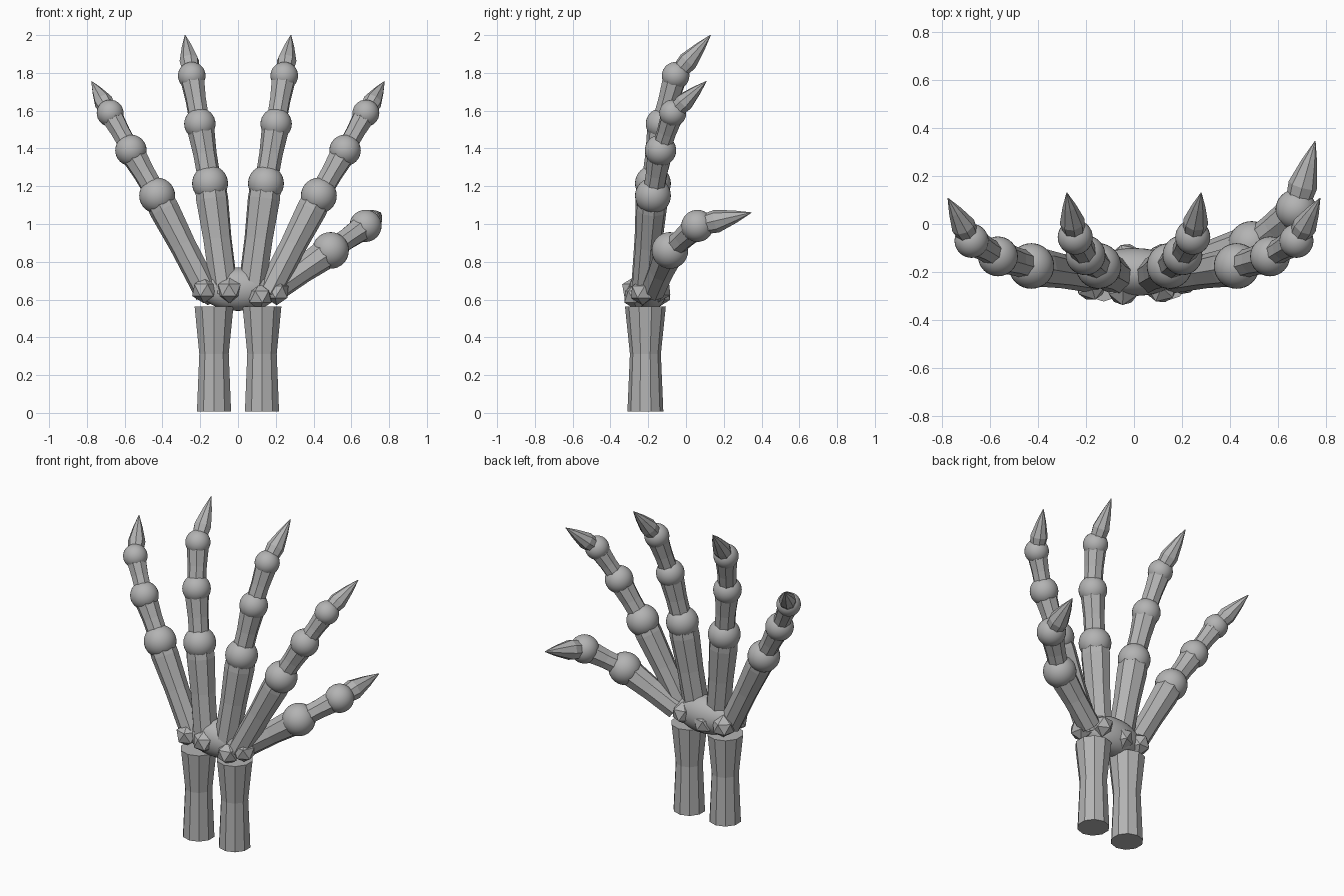
import bpy
from mathutils import Vector

cube = bpy.data.objects.get("Cube")
if cube:
    bpy.data.objects.remove(cube, do_unlink=True)

# One bone grey for every part
bone = bpy.data.materials.new("bone_grey")
bone.use_nodes = True
GREY = (0.45, 0.45, 0.45, 1)
bone.diffuse_color = GREY
bone.node_tree.nodes["Principled BSDF"].inputs["Base Color"].default_value = GREY


def finish(name, smooth=False):
    ob = bpy.context.object
    ob.name = name
    ob.data.materials.append(bone)
    if smooth:
        bpy.ops.object.shade_smooth()
    return ob


def ball(name, centre, size):
    bpy.ops.mesh.primitive_uv_sphere_add(segments=32, ring_count=16, radius=1, location=centre)
    ob = finish(name, True)
    ob.scale = size if isinstance(size, tuple) else (size,) * 3
    return ob


def shaft(name, start, end, rings, sides=8):
    """Faceted shaft from start to end; rings are (fraction, radius) pairs."""
    start, end = Vector(start), Vector(end)
    axis = end - start
    turn = axis.to_track_quat('Z', 'Y')
    bpy.ops.mesh.primitive_cylinder_add(vertices=sides, radius=1, depth=1)
    ob = bpy.context.object
    circle = [v.co.copy() for v in ob.data.vertices if v.co.z < 0]
    verts, faces = [], []
    for t, r in rings:
        for c in circle:
            verts.append(start + axis * t + turn @ Vector((c.x * r, c.y * r, 0)))
    for k in range(len(rings) - 1):
        for i in range(sides):
            j = (i + 1) % sides
            a, b = k * sides, (k + 1) * sides
            faces.append((a + i, b + i, b + j, a + j))
    last = (len(rings) - 1) * sides
    faces.append(tuple(range(sides)))
    faces.append(tuple(last + i for i in reversed(range(sides))))
    mesh = bpy.data.meshes.new(name)
    mesh.from_pydata(verts, [], [f[::-1] for f in faces])
    old = ob.data
    ob.data = mesh
    bpy.data.meshes.remove(old)
    return finish(name)


def digit(name, points, joint_radii, shaft_radii):
    """Chain of bones with a ball at every knuckle and a claw at the end."""
    for i, r in enumerate(joint_radii):
        ball(f"{name}_knuckle_{i + 1}", points[i + 1], r)
        s = shaft_radii[i]
        shaft(f"{name}_bone_{i + 1}", points[i], points[i + 1],
              [(0, s * 0.9), (0.5, s * 0.93), (0.86, s * 1.06), (1, s)])
    w = joint_radii[-1] * 0.72
    shaft(f"{name}_claw", points[-2], points[-1],
          [(0, w * 0.8), (0.36, w), (0.7, w * 0.55), (1, 0.002)])


# Four fingers, mirrored in pairs
inner = [(0.07, -0.22, 0.63), (0.148, -0.175, 1.215), (0.202, -0.13, 1.53),
         (0.245, -0.055, 1.785), (0.28, 0.13, 2.0)]
outer = [(0.16, -0.22, 0.63), (0.428, -0.175, 1.15), (0.567, -0.135, 1.39),
         (0.677, -0.07, 1.587), (0.775, 0.107, 1.755)]
for side, sx in (("left", 1), ("right", -1)):
    for label, pts, joints, shafts in (
            ("inner", inner, (0.095, 0.083, 0.073), (0.083, 0.067, 0.06)),
            ("outer", outer, (0.095, 0.083, 0.071), (0.076, 0.064, 0.056))):
        digit(f"{side}_{label}_finger", [(sx * x, y, z) for x, y, z in pts], joints, shafts)

    # Forearm bones with a narrow waist
    shaft(f"{side}_forearm_bone", (sx * 0.127, -0.215, 0.008), (sx * 0.127, -0.215, 0.562),
          [(0, 0.095), (0.55, 0.082), (1, 0.108)], 10)

# Thumb
digit("thumb", [(0.19, -0.175, 0.65), (0.49, -0.085, 0.86), (0.675, 0.06, 0.99),
                (0.755, 0.345, 1.06)], (0.097, 0.085), (0.075, 0.064))

# Palm core and the faceted wrist bones around it
ball("palm", (0, -0.2, 0.655), (0.2, 0.1, 0.115))
wrist = [(-0.18, -0.255, 0.65), (-0.045, -0.275, 0.65), (0.115, -0.265, 0.615),
         (0.205, -0.23, 0.64), (0.12, -0.145, 0.655), (-0.03, -0.145, 0.63),
         (-0.16, -0.15, 0.64)]
for i, place in enumerate(wrist):
    bpy.ops.mesh.primitive_ico_sphere_add(subdivisions=1, radius=0.07, location=place,
                                          rotation=(0, 0, 0.9 * i))
    finish(f"wrist_bone_{i + 1}")
